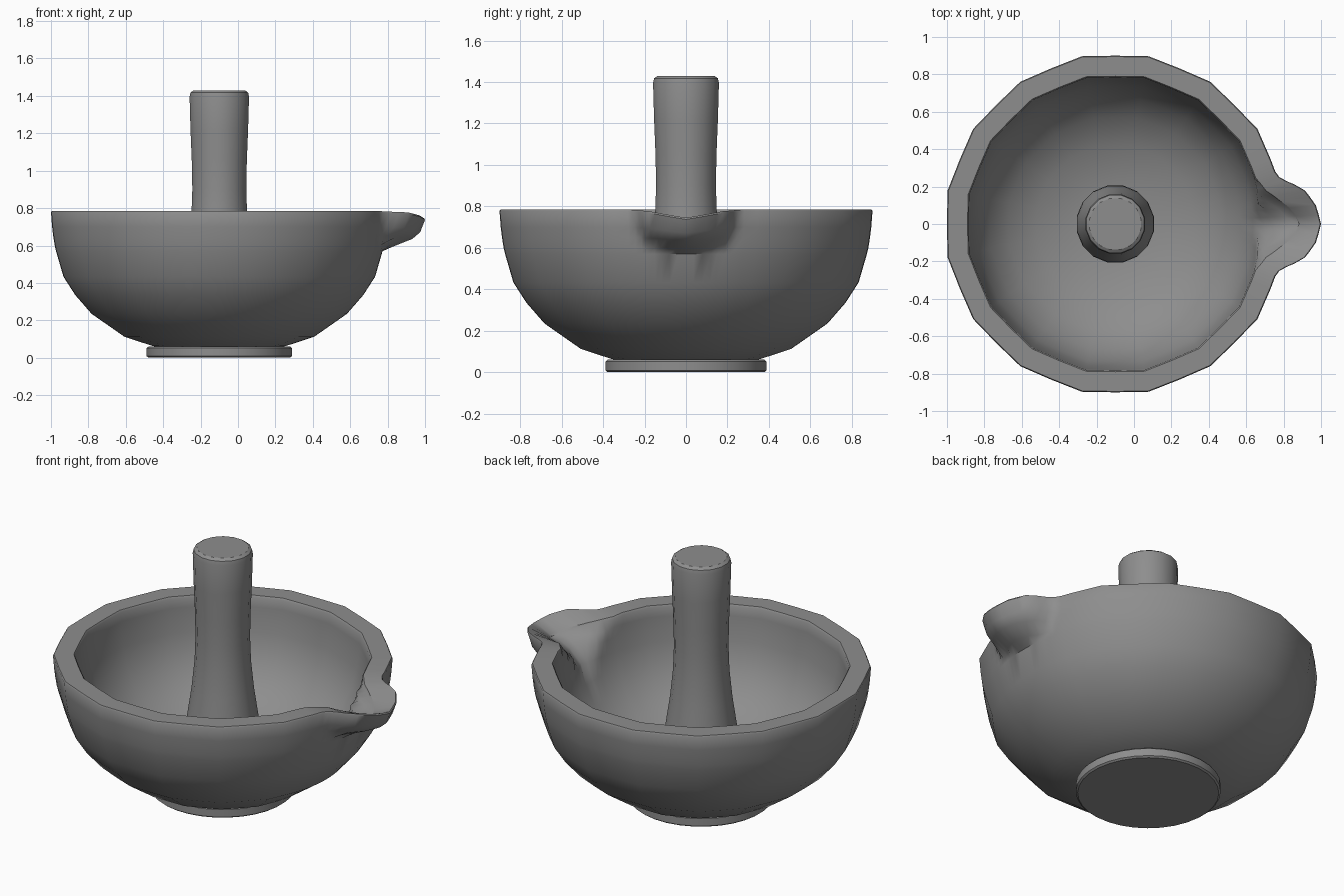
import bpy, bmesh, math

CX = -0.1  # axis of bowl, foot and pestle

cube = bpy.data.objects.get("Cube")
if cube:
    bpy.data.objects.remove(cube)

stone = bpy.data.materials.new("grey stone")
stone.use_nodes = True
stone.diffuse_color = (0.27, 0.27, 0.27, 1)
stone.node_tree.nodes["Principled BSDF"].inputs["Base Color"].default_value = (0.27, 0.27, 0.27, 1)


def lerp(table, x):
    """Piecewise linear lookup, zero past the end."""
    for (a, va), (b, vb) in zip(table, table[1:]):
        if a <= x <= b:
            return va + (vb - va) * (x - a) / (b - a)
    return 0.0


def skin(name, rings, sharp=35):
    """Bridge equal rings of points, cap both ends."""
    bm = bmesh.new()
    loops = [[bm.verts.new(p) for p in ring] for ring in rings]
    n = len(loops[0])
    for lo, hi in zip(loops, loops[1:]):
        for i in range(n):
            j = (i + 1) % n
            bm.faces.new((lo[i], lo[j], hi[j], hi[i]))
    bm.faces.new(loops[0][::-1])
    bm.faces.new(loops[-1])
    bmesh.ops.recalc_face_normals(bm, faces=bm.faces)
    mesh = bpy.data.meshes.new(name)
    bm.to_mesh(mesh)
    bm.free()
    mesh.materials.append(stone)
    obj = bpy.data.objects.new(name, mesh)
    bpy.context.collection.objects.link(obj)
    bpy.ops.object.select_all(action='DESELECT')
    obj.select_set(True)
    bpy.context.view_layer.objects.active = obj
    bpy.ops.object.shade_smooth_by_angle(angle=math.radians(sharp))
    return obj


def lathe(name, profile, sides):
    """Turn a (radius, height) profile around the shared axis."""
    turn = [2 * math.pi * (i + 0.5) / sides for i in range(sides)]
    return skin(name, [[(CX + r * math.cos(a), r * math.sin(a), z) for a in turn]
                       for r, z in profile])


# Spout shape by angle off the +x axis: outward pull outside and inside, lip dip
OUTER = [(0, 0.2), (5.3, 0.177), (10, 0.13), (12.5, 0.08), (14, 0.045), (16, 0.012), (18.2, 0)]
INNER = [(0, 0.2), (4, 0.17), (8, 0.1), (12.5, 0.035), (18.2, 0)]
DIP_OUT = [(0, 0.04), (10, 0.008), (18.2, 0)]
DIP_IN = [(0, 0.085), (5.3, 0.06), (12.5, 0.02), (22.5, 0)]

# Dense angles across the spout, even steps for the rest
half = [2.5, 5.3, 8, 10, 12.5, 14, 16, 18.2, 22.5]
angles = [-a for a in reversed(half)] + [0] + half + [33.75 + 11.25 * k for k in range(27)]


def bowl_ring(r, z, bulge, pull, dip):
    ring = []
    for deg in angles:
        off = abs(deg)
        corner = 1.016 if off > 30 and round(deg / 11.25) % 2 else 1.0
        reach = max(0, lerp(pull, off) - (1 - bulge) * pull[0][1])
        rad = r * corner + reach
        a = math.radians(deg)
        ring.append((CX + rad * math.cos(a), rad * math.sin(a), z - lerp(dip, off) * bulge ** 3))
    return ring


# Bowl: radius, height, spout strength
outside = [(0.30, 0.05, 0), (0.36, 0.064, 0), (0.507, 0.112, 0), (0.683, 0.235, 0),
           (0.77, 0.335, 0), (0.833, 0.433, 0), (0.873, 0.57, 0), (0.88, 0.6, 0.3),
           (0.888, 0.65, 0.72), (0.894, 0.7, 0.9), (0.9, 0.777, 1), (0.895, 0.785, 1)]
inside = [(0.79, 0.785, 1), (0.783, 0.775, 1), (0.78, 0.72, 0.75), (0.772, 0.66, 0.45),
          (0.76, 0.58, 0.15), (0.735, 0.48, 0), (0.67, 0.36, 0), (0.57, 0.26, 0),
          (0.42, 0.18, 0), (0.22, 0.135, 0), (0.06, 0.125, 0)]
skin("bowl", [bowl_ring(*p, OUTER, DIP_OUT) for p in outside]
     + [bowl_ring(*p, INNER, DIP_IN) for p in inside], 40)

# Foot disc under the bowl
lathe("foot", [(0.38, 0), (0.39, 0.008), (0.39, 0.052), (0.38, 0.06)], 32)

# Pestle standing in the bowl, waisted with a rounded grinding end
lathe("pestle", [(0.06, 0.125), (0.13, 0.14), (0.185, 0.18), (0.21, 0.25), (0.207, 0.32),
                 (0.19, 0.45), (0.168, 0.6), (0.152, 0.76), (0.147, 0.9), (0.15, 1.05),
                 (0.157, 1.22), (0.162, 1.395), (0.157, 1.418), (0.14, 1.43)], 16)
